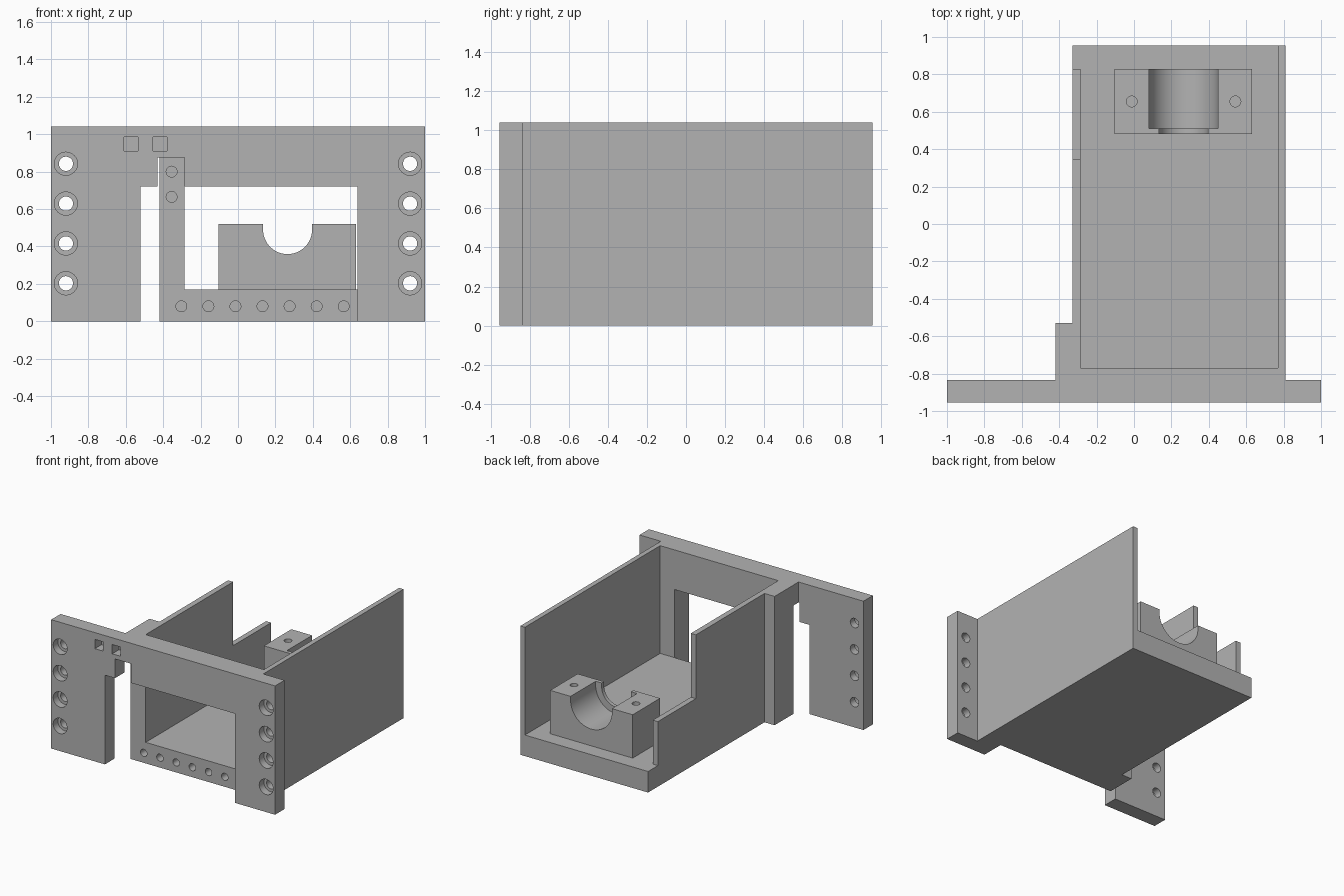
import bpy
import bmesh
import math
from mathutils import Matrix, Vector

cube = bpy.data.objects.get("Cube")
if cube:
    bpy.data.objects.remove(cube, do_unlink=True)

grey = bpy.data.materials.new("plain grey")
grey.use_nodes = True
COLOR = (0.45, 0.45, 0.45, 1)
grey.diffuse_color = COLOR
grey.node_tree.nodes["Principled BSDF"].inputs["Base Color"].default_value = COLOR


def finish(bm, name):
    mesh = bpy.data.meshes.new(name)
    bm.to_mesh(mesh)
    bm.free()
    mesh.materials.append(grey)
    obj = bpy.data.objects.new(name, mesh)
    bpy.context.collection.objects.link(obj)
    return obj


def box(name, x, y, z):
    """Box from (low, high) ranges on each axis."""
    bm = bmesh.new()
    bmesh.ops.create_cube(bm, size=1)
    for v in bm.verts:
        v.co = Vector([(r[0] + r[1]) / 2 + c * (r[1] - r[0]) for r, c in zip((x, y, z), v.co)])
    return finish(bm, name)


def rod(name, center, radius, length, axis="Y", sides=32):
    """Cylinder along Y or Z, centred on a point."""
    bm = bmesh.new()
    bmesh.ops.create_cone(bm, cap_ends=True, segments=sides, radius1=radius, radius2=radius, depth=length)
    if axis == "Y":
        bmesh.ops.transform(bm, matrix=Matrix.Rotation(math.pi / 2, 4, "X"), verts=bm.verts)
    bmesh.ops.translate(bm, vec=center, verts=bm.verts)
    return finish(bm, name)


def combine(body, tools, operation):
    """Apply each tool to the body, then remove the tool."""
    bpy.context.view_layer.objects.active = body
    for tool in tools:
        tool.hide_render = True
        mod = body.modifiers.new("bool", "BOOLEAN")
        mod.operation = operation
        mod.solver = "EXACT"
        mod.object = tool
        bpy.ops.object.modifier_apply(modifier=mod.name)
        bpy.data.objects.remove(tool, do_unlink=True)


def tidy(obj):
    """Merge coplanar pieces and shade round bores smoothly."""
    bm = bmesh.new()
    bm.from_mesh(obj.data)
    bmesh.ops.remove_doubles(bm, verts=bm.verts, dist=0.0001)
    bmesh.ops.dissolve_limit(bm, angle_limit=math.radians(1), verts=bm.verts, edges=bm.edges)
    bm.to_mesh(obj.data)
    bm.free()
    bpy.ops.object.select_all(action="DESELECT")
    obj.select_set(True)
    bpy.context.view_layer.objects.active = obj
    bpy.ops.object.shade_smooth_by_angle(angle=math.radians(30))


FRONT, BACK, TOP, FLOOR = -0.955, 0.955, 1.04, 0.17
INNER = -0.77            # back of the thick front frame
LEFT, RIGHT = -0.33, 0.81

# Chassis: front plate, thick frame, floor, walls and corner post
chassis = box("chassis", (-1, 1), (FRONT, -0.835), (0, TOP))
combine(chassis, [
    box("frame", (-0.42, RIGHT), (FRONT, INNER), (0, TOP)),
    box("floor", (LEFT, RIGHT), (-0.8, BACK), (0, FLOOR)),
    box("corner_post", (-0.42, -0.285), (-0.8, -0.53), (0, TOP)),
    box("side_wall", (LEFT, -0.285), (-0.8, 0.345), (0, TOP)),
    box("low_side_wall", (LEFT, -0.285), (0.3, 0.83), (0, 0.525)),
    box("tall_side_wall", (0.77, RIGHT), (-0.8, BACK), (0, TOP)),
], "UNION")

# Front opening, post notch and square pockets
combine(chassis, [
    box("opening", (-0.52, 0.64), (-1.1, INNER), (-0.1, 0.72)),
    box("notch", (-0.43, -0.285), (-1.1, INNER), (0.6, 0.875)),
    box("pocket_a", (-0.61, -0.535), (-1.1, -0.87), (0.91, 0.985)),
    box("pocket_b", (-0.455, -0.38), (-1.1, -0.87), (0.91, 0.985)),
], "DIFFERENCE")

# Counterbored mounting holes on both ears
for x in (-0.92, 0.92):
    for i in range(4):
        z = 0.203 + 0.213 * i
        combine(chassis, [
            rod("counterbore", (x, FRONT, z), 0.062, 0.12),
            rod("bolt_hole", (x, -0.9, z), 0.038, 0.4),
        ], "DIFFERENCE")

# Blind screw holes in the floor edge and the post
screws = [(-0.303 + 0.1447 * i, 0.08) for i in range(7)] + [(-0.355, 0.665), (-0.355, 0.8)]
combine(chassis, [rod("screw_hole", (x, INNER, z), 0.029, 0.3, sides=24) for x, z in screws], "DIFFERENCE")
tidy(chassis)

# Cradle block with a stepped U-shaped channel and two screw holes
cradle = box("motor_cradle", (-0.105, 0.632), (0.48, 0.83), (FLOOR, 0.52))
CX, CZ = 0.265, 0.49
for radius, y0, y1 in ((0.185, 0.51, 0.95), (0.131, 0.4, 0.6)):
    combine(cradle, [
        rod("bore", (CX, (y0 + y1) / 2, CZ), radius, y1 - y0, sides=64),
        box("bore_mouth", (CX - radius, CX + radius), (y0, y1), (CZ, 0.8)),
    ], "DIFFERENCE")
combine(cradle, [rod("cradle_hole", (CX + s * 0.277, 0.655, 0.52), 0.029, 0.4, "Z", 24) for s in (-1, 1)],
        "DIFFERENCE")
tidy(cradle)
